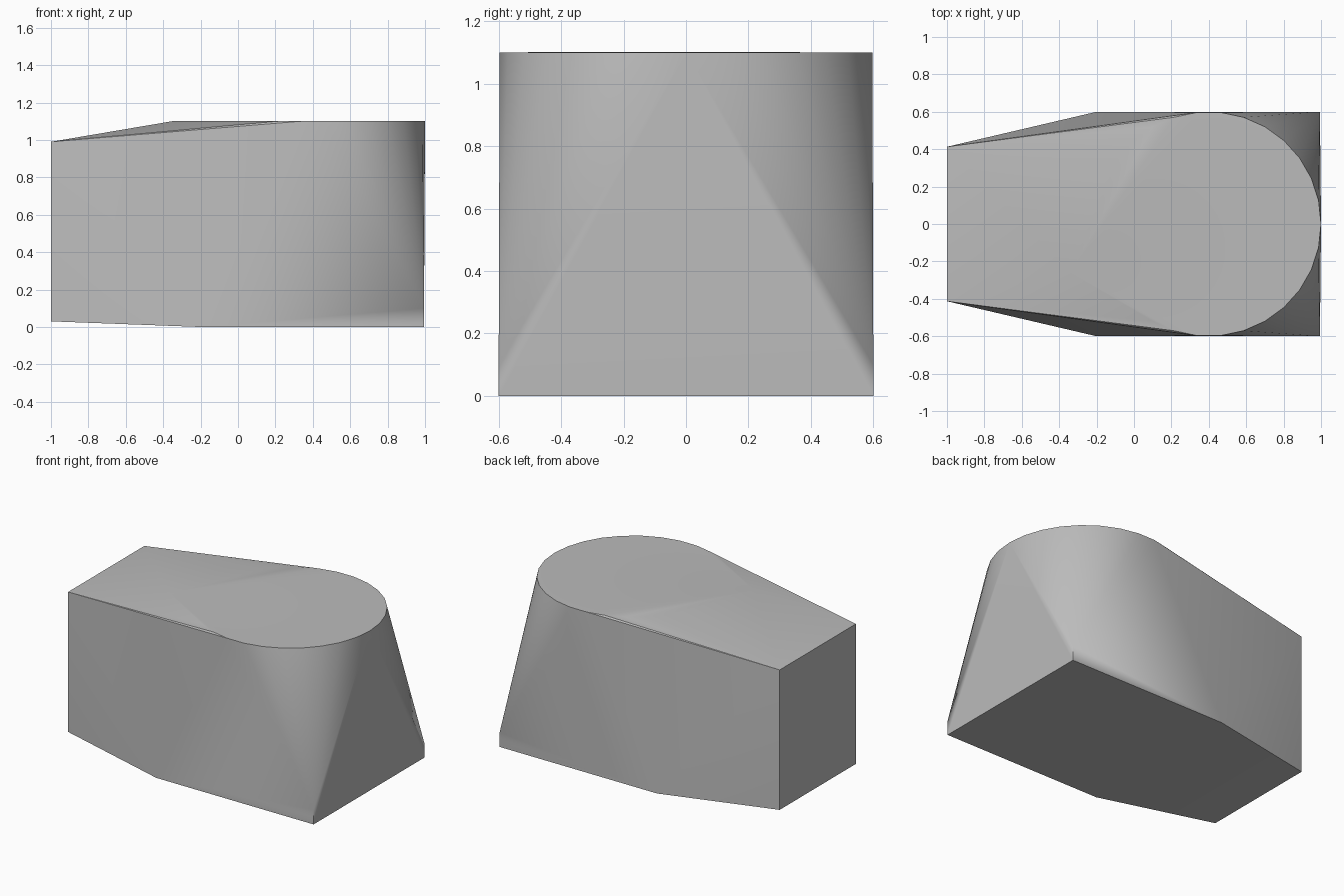
import bpy, bmesh
from math import sin, cos, radians

cube = bpy.data.objects.get("Cube")
if cube:
    bpy.data.objects.remove(cube, do_unlink=True)

# Single matte grey
grey = bpy.data.materials.new("matte_grey")
grey.use_nodes = True
colour = (0.5, 0.5, 0.5, 1)
grey.diffuse_color = colour
grey.node_tree.nodes["Principled BSDF"].inputs["Base Color"].default_value = colour

bm = bmesh.new()

# Round top rim
for i in range(30):
    a = radians(12 * i)
    bm.verts.new((0.4 + 0.6 * cos(a), 0.6 * sin(a), 1.1))

# Slight peak where the flat top breaks into the slope
bm.verts.new((-0.34, -0.26, 1.102))

# Mirrored corners: square end with a short upright edge, side fold, narrow end
for side in (-1, 1):
    for x, y, z in ((0.994, 0.6, 0), (0.994, 0.6, 0.1), (-0.2, 0.6, 0),
                    (-1, 0.413, 0.03), (-1, 0.413, 0.99)):
        bm.verts.new((x, side * y, z))

# Skin all profiles with one taut shell
bmesh.ops.convex_hull(bm, input=bm.verts[:])
loose = [v for v in bm.verts if not v.link_faces]
bmesh.ops.delete(bm, geom=loose, context='VERTS')
bmesh.ops.recalc_face_normals(bm, faces=bm.faces[:])

mesh = bpy.data.meshes.new("tapered_body")
bm.to_mesh(mesh)
bm.free()
mesh.materials.append(grey)
body = bpy.data.objects.new("tapered_body", mesh)
bpy.context.collection.objects.link(body)

# Smooth fans, crisp outer edges
bpy.ops.object.select_all(action='DESELECT')
body.select_set(True)
bpy.context.view_layer.objects.active = body
bpy.ops.object.shade_smooth_by_angle(angle=radians(30))
